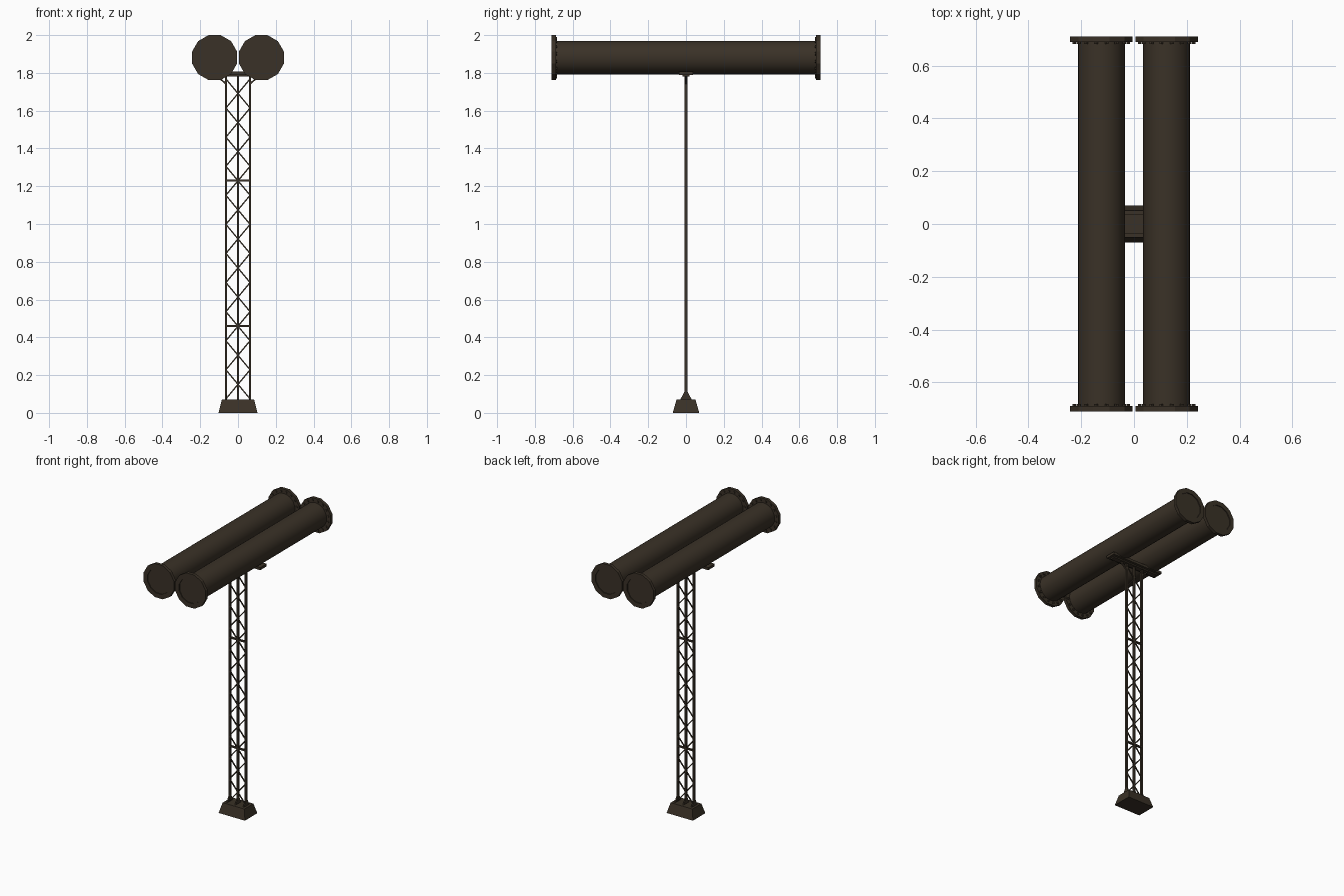
import bpy, bmesh, math
from mathutils import Vector, Matrix

if "Cube" in bpy.data.objects:
    bpy.data.objects.remove(bpy.data.objects["Cube"])

mat = bpy.data.materials.new("dark brown metal")
mat.diffuse_color = (0.042, 0.031, 0.020, 1)
mat.use_nodes = True
mat.node_tree.nodes["Principled BSDF"].inputs["Base Color"].default_value = mat.diffuse_color


def finish(name, bm, smooth=False):
    bmesh.ops.recalc_face_normals(bm, faces=bm.faces)
    me = bpy.data.meshes.new(name)
    bm.to_mesh(me)
    bm.free()
    me.materials.append(mat)
    ob = bpy.data.objects.new(name, me)
    bpy.context.collection.objects.link(ob)
    if smooth:
        bpy.ops.object.select_all(action='DESELECT')
        ob.select_set(True)
        bpy.context.view_layer.objects.active = ob
        bpy.ops.object.shade_smooth_by_angle(angle=math.radians(35))
    return ob


def box(bm, center, size):
    m = Matrix.Translation(center) @ Matrix.Diagonal((*size, 1))
    return bmesh.ops.create_cube(bm, size=1, matrix=m)["verts"]


def strut(bm, a, b, w, d):
    """Flat bar in the xz plane from a to b, w wide in plane and d deep in y."""
    a, b = Vector(a), Vector(b)
    v = b - a
    rot = Matrix.Rotation(math.atan2(v.x, v.z), 4, 'Y')
    m = Matrix.Translation((a + b) / 2) @ rot @ Matrix.Diagonal((w, d, v.length, 1))
    bmesh.ops.create_cube(bm, size=1, matrix=m)


def cyl_y(bm, x, y, z, r, length, n, turn=0.0):
    """Cylinder along y."""
    m = (Matrix.Translation((x, y, z)) @ Matrix.Rotation(turn, 4, 'Y')
         @ Matrix.Rotation(math.pi / 2, 4, 'X'))
    return bmesh.ops.create_cone(bm, cap_ends=True, segments=n, radius1=r, radius2=r,
                                 depth=length, matrix=m)["verts"]


PX, PZ = 0.124, 1.881
for side, tag in ((-1, "left"), (1, "right")):
    # Long pipe
    bm = bmesh.new()
    cyl_y(bm, side * PX, 0, PZ, 0.089, 1.39, 24)
    finish(tag + "_pipe", bm, True)
    for e, end in ((-1, "front"), (1, "back")):
        # Twelve-sided end flange with a shallow recess
        bm = bmesh.new()
        cyl_y(bm, side * PX, e * 0.70, PZ, 0.119 / math.cos(math.pi / 12), 0.022, 12,
              math.pi / 12)
        bm.normal_update()
        cap = [f for f in bm.faces if f.normal.y * e > 0.9]
        bmesh.ops.inset_region(bm, faces=cap, thickness=0.033)
        cap = [f for f in bm.faces if len(f.verts) == 12 and f.calc_center_median().y * e > 0.7]
        ext = bmesh.ops.extrude_discrete_faces(bm, faces=cap)["faces"]
        for f in ext:
            bmesh.ops.translate(bm, verts=f.verts, vec=(0, -e * 0.006, 0))
        finish(f"{tag}_{end}_flange", bm)
        # Ring of bolts on the inner side
        bm = bmesh.new()
        for k in range(16):
            a = math.tau * (k + 0.5) / 16
            cyl_y(bm, side * PX + 0.104 * math.cos(a), e * 0.687,
                  PZ + 0.104 * math.sin(a), 0.008, 0.010, 6)
        finish(f"{tag}_{end}_bolts", bm)

# Tapered footing
bm = bmesh.new()
for v in box(bm, (0, 0, 0.035), (0.206, 0.14, 0.07)):
    if v.co.z > 0.05:
        v.co.x *= 0.83
        v.co.y *= 0.72
finish("footing", bm)

# Tower chords
bm = bmesh.new()
for x in (-0.064, 0, 0.064):
    box(bm, (x, 0, 0.925), (0.012, 0.016, 1.73))
finish("tower_chords", bm)

# Horizontal bars
bm = bmesh.new()
for z in (0.46, 1.23, 1.785):
    box(bm, (0, 0, z), (0.128, 0.014, 0.010))
finish("tower_crossbars", bm)

# Crossed lattice bracing
bm = bmesh.new()
STEP = 0.154
for k in range(11):
    z0 = 0.074 + k * STEP
    for s in (-1, 1):
        strut(bm, (-0.064 * s, s * 0.003, z0), (0.064 * s, s * 0.003, z0 + STEP), 0.007, 0.006)
finish("tower_lattice", bm)

# Triangular foot gussets
bm = bmesh.new()
for x in (-0.064, 0, 0.064):
    for v in box(bm, (x, 0, 0.09), (0.008, 0.064, 0.045)):
        if v.co.z > 0.09:
            v.co.y *= 0.25
finish("foot_gussets", bm)

# Saddle beam under the pipes
bm = bmesh.new()
box(bm, (0, 0, 1.798), (0.40, 0.072, 0.018))
box(bm, (0, 0, 1.785), (0.36, 0.036, 0.010))
finish("saddle_beam", bm)

# Short braces from the tower to the beam
bm = bmesh.new()
for s in (-1, 1):
    strut(bm, (s * 0.064, 0, 1.742), (s * 0.115, 0, 1.788), 0.009, 0.012)
finish("saddle_braces", bm)
